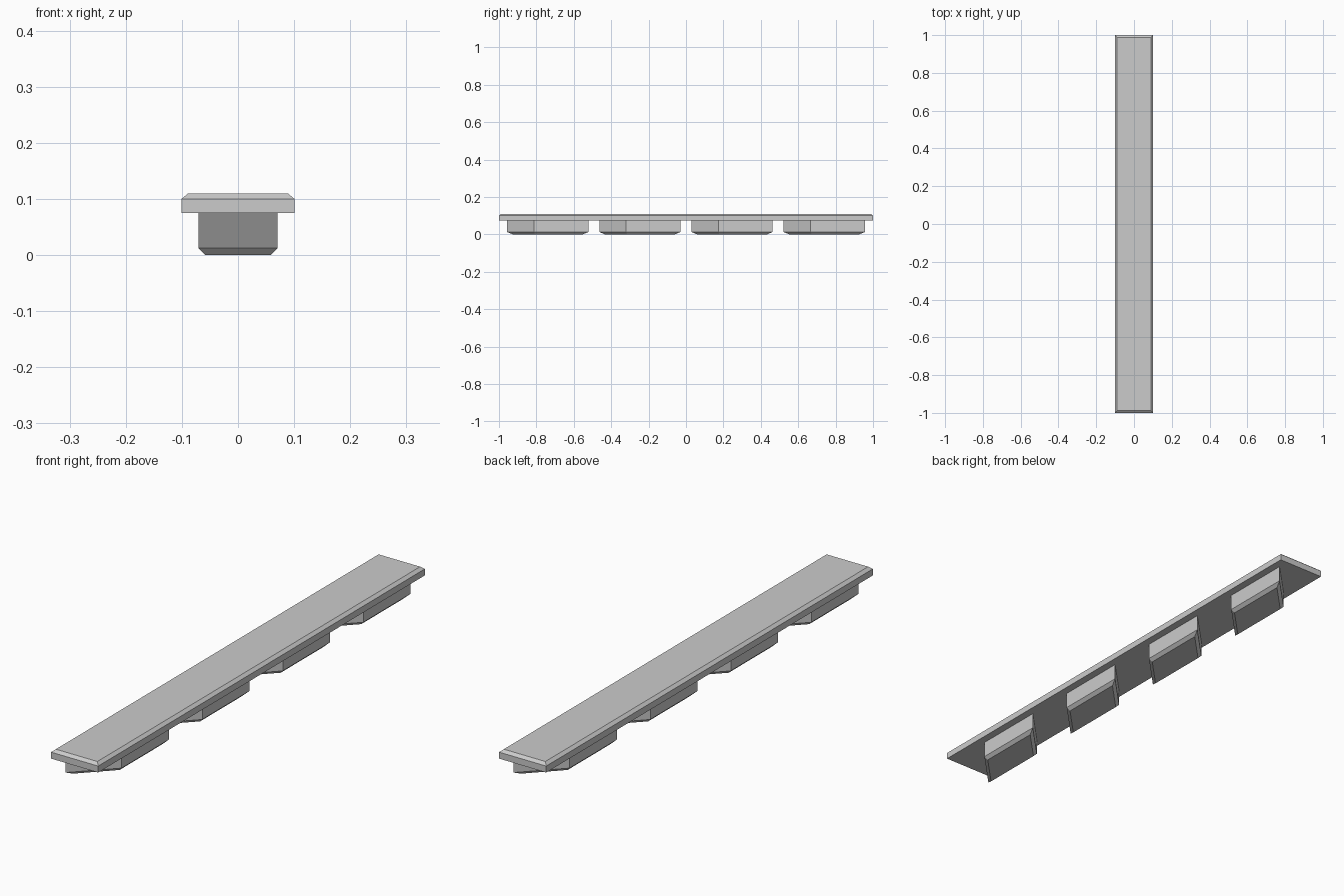
import bpy
import bmesh

default = bpy.data.objects.get("Cube")
if default:
    bpy.data.objects.remove(default, do_unlink=True)

# Single grey finish
grey = bpy.data.materials.new("plain_grey")
grey.use_nodes = True
grey.diffuse_color = (0.6, 0.6, 0.6, 1)
grey.node_tree.nodes["Principled BSDF"].inputs["Base Color"].default_value = (0.6, 0.6, 0.6, 1)


def chamfered_block(name, width, length, z_base, z_edge, z_cap, inset, skew=0.0, y=0.0):
    """Block from z_base to z_edge, its cap inset and moved on to z_cap; skew slants the ends."""
    bm = bmesh.new()
    bmesh.ops.create_cube(bm, size=1)
    cap_verts = [v for v in bm.verts if v.co.z > 0]
    for v in bm.verts:
        at_cap = v in cap_verts
        v.co = (v.co.x * width, v.co.y * length + v.co.x * skew, z_edge if at_cap else z_base)
    bm.normal_update()
    cap = next(f for f in bm.faces if all(v in cap_verts for v in f.verts))
    bmesh.ops.inset_region(bm, faces=[cap], thickness=inset, use_boundary=True, use_even_offset=True)
    for v in cap.verts:
        v.co.z = z_cap
    bmesh.ops.recalc_face_normals(bm, faces=bm.faces)
    mesh = bpy.data.meshes.new(name)
    bm.to_mesh(mesh)
    bm.free()
    mesh.materials.append(grey)
    obj = bpy.data.objects.new(name, mesh)
    obj.location.y = y
    bpy.context.collection.objects.link(obj)
    return obj


# Long top slab with a chamfered upper rim
chamfered_block("top_slab", 0.202, 2.0, 0.075, 0.1, 0.11, 0.012)

# Four slanted feet with chamfered lower rims
for i in range(4):
    chamfered_block(f"foot_{i + 1}", 0.141, 0.29, 0.075, 0.0125, 0.0, 0.0125,
                    skew=0.144, y=(i - 1.5) * 0.493)
